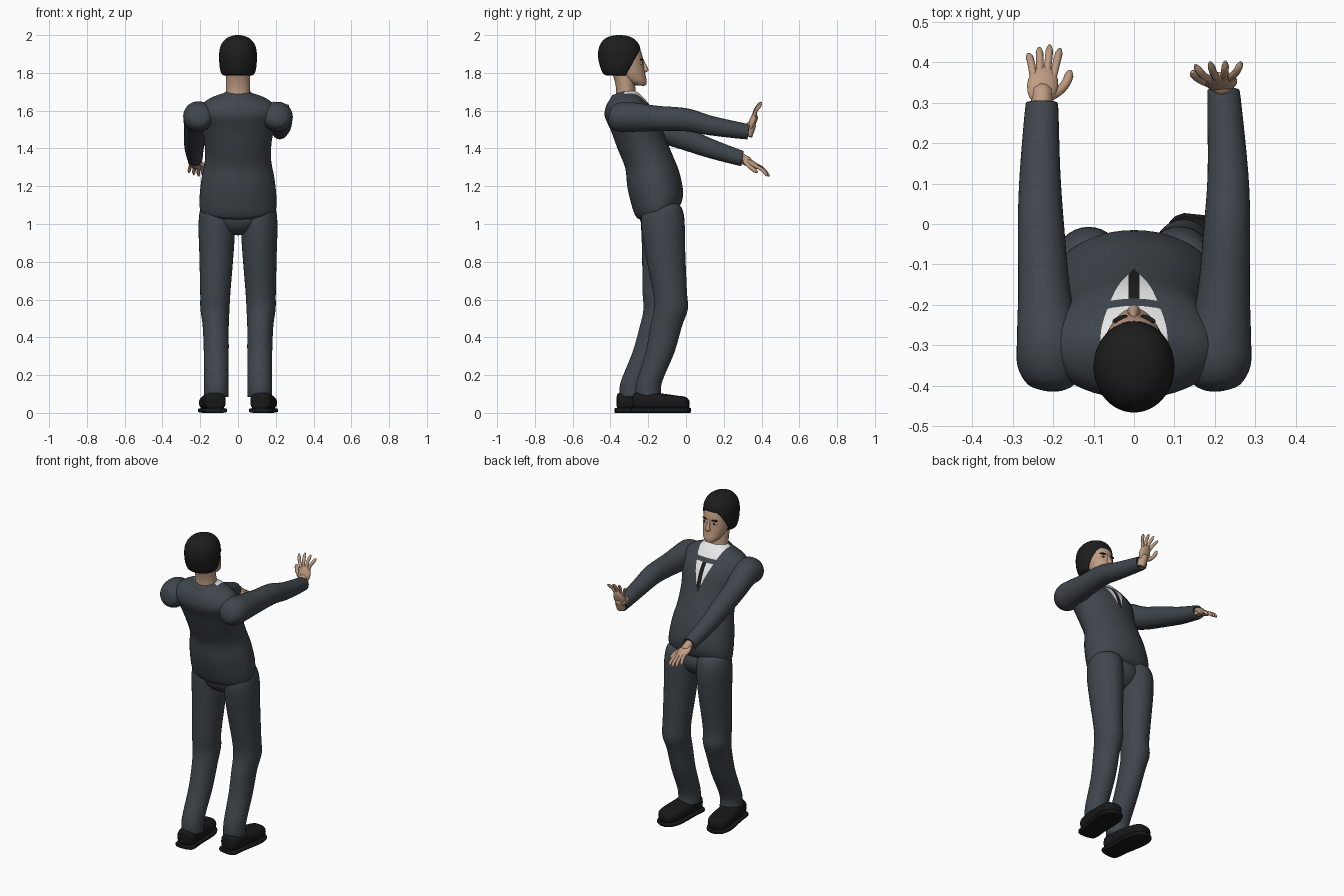
import bpy, bmesh, math
from mathutils import Vector, Matrix

if "Cube" in bpy.data.objects:
    bpy.data.objects.remove(bpy.data.objects["Cube"])


def material(name, colour):
    m = bpy.data.materials.new(name)
    m.use_nodes = True
    m.diffuse_color = (*colour, 1)
    m.node_tree.nodes["Principled BSDF"].inputs["Base Color"].default_value = (*colour, 1)
    return m


SUIT = material("slate suit", (.05, .061, .073))
SKIN = material("skin", (.52, .33, .22))
HAIR = material("black hair", (.012, .012, .012))
SHOE = material("black leather", (.009, .009, .01))
WHITE = material("white shirt", (.8, .8, .8))
LIPS = material("lips", (.36, .19, .14))


def finish(name, bm, *mats):
    bmesh.ops.recalc_face_normals(bm, faces=bm.faces)
    for f in bm.faces:
        f.smooth = True
    me = bpy.data.meshes.new(name)
    bm.to_mesh(me)
    bm.free()
    for m in mats:
        me.materials.append(m)
    ob = bpy.data.objects.new(name, me)
    bpy.context.collection.objects.link(ob)
    return ob


def spline(p, steps):
    """Catmull-Rom interpolation of a list of equal-length tuples."""
    out = []
    for i in range(len(p) - 1):
        a, b, c, d = p[max(i - 1, 0)], p[i], p[i + 1], p[min(i + 2, len(p) - 1)]
        for s in range(steps):
            t = s / steps
            out.append([.5 * (2 * k + (l - j) * t + (2 * j - 5 * k + 4 * l - m) * t * t
                              + (3 * k - j - 3 * l + m) * t ** 3)
                        for j, k, l, m in zip(a, b, c, d)])
    return out + [list(p[-1])]


def loft(rings, v=(0, 1, 0), power=2, n=36, steps=4):
    """Skin rounded rings (cx, cy, cz, x radius, radius along v)."""
    bm = bmesh.new()
    v = Vector(v)
    loops = []
    for cx, cy, cz, ru, rv in spline(rings, steps):
        loop = []
        for i in range(n):
            c, s = math.cos(math.tau * i / n), math.sin(math.tau * i / n)
            c = math.copysign(abs(c) ** (2 / power), c)
            s = math.copysign(abs(s) ** (2 / power), s)
            loop.append(bm.verts.new(Vector((cx + c * ru, cy, cz)) + v * s * rv))
        loops.append(loop)
    for a, b in zip(loops, loops[1:]):
        for i in range(n):
            bm.faces.new((a[i], a[(i + 1) % n], b[(i + 1) % n], b[i]))
    bm.faces.new(loops[0])
    bm.faces.new(loops[-1])
    return bm


def cut(bm, point, normal):
    bmesh.ops.bisect_plane(bm, geom=bm.verts[:] + bm.edges[:] + bm.faces[:],
                           plane_co=point, plane_no=normal)


def blob(name, loc, size, mat, frame=None):
    bm = bmesh.new()
    bmesh.ops.create_uvsphere(bm, u_segments=20, v_segments=12, radius=1)
    m = Matrix.Translation(loc) @ (frame or Matrix()) @ Matrix.Diagonal((*size, 1))
    bmesh.ops.transform(bm, matrix=m, verts=bm.verts)
    return finish(name, bm, mat)


# Jacket, with shirt opening and tie cut into the chest
bm = loft([(0, -.145, 1.05, .165, .09), (0, -.145, 1.07, .198, .117), (0, -.15, 1.13, .204, .135),
           (0, -.173, 1.235, .194, .137), (0, -.198, 1.335, .176, .124),
           (0, -.238, 1.435, .178, .124), (0, -.275, 1.535, .2, .124),
           (0, -.315, 1.605, .21, .115), (0, -.33, 1.655, .16, .092),
           (0, -.333, 1.685, .085, .066), (0, -.333, 1.7, .062, .058)], v=(0, 1, .3), n=48)
APEX, SLOPE, TIE = 1.46, .36, .013
for side in (-1, 1):
    cut(bm, (0, 0, APEX), (side, 0, -SLOPE))
    cut(bm, (side * TIE, 0, 0), (1, 0, 0))
for z in (1.62, 1.642):
    cut(bm, (0, 0, z), (0, 0, 1))
for f in bm.faces:
    c = f.calc_center_median()
    if c.y > -.325 and c.z > APEX and abs(c.x) < SLOPE * (c.z - APEX):
        if c.z > 1.642:
            f.material_index = 1
        elif c.z < 1.62:
            f.material_index = 2 if abs(c.x) < TIE else 1
finish("jacket", bm, SUIT, WHITE, HAIR)
blob("trouser_seat", (0, -.14, 1.04), (.15, .105, .1), SUIT)

# Trouser legs and shoes; the left leg stands a little further forward
for name, s, knee, ankle in (("left", 1, -.08, -.195), ("right", -1, -.135, -.28)):
    mid = (knee + ankle) / 2
    finish(name + "_trouser_leg", loft([
        (s * .1, -.13, 1.12, .06, .06), (s * .108, -.125, 1.09, .088, .1),
        (s * .112, -.122, 1.0, .097, .115), (s * .114, -.11 + (knee + .08) * .3, .85, .091, .106),
        (s * .12, knee - .005, .64, .08, .09), (s * .122, knee, .55, .077, .09),
        (s * .118, knee - .025, .46, .069, .084), (s * .115, mid, .32, .066, .076),
        (s * .115, ankle, .16, .064, .067), (s * .115, ankle - .003, .085, .064, .067)]), SUIT)
    upper = loft([(0, 0, .06, .025, .03), (0, .012, .06, .052, .046), (0, .08, .062, .06, .05),
                  (0, .15, .058, .064, .045), (0, .23, .053, .066, .039),
                  (0, .28, .05, .052, .034), (0, .298, .045, .025, .02)], (0, 0, 1), 2.6)
    sole = loft([(0, -.01, .013, .03, .012), (0, .005, .013, .06, .013), (0, .09, .013, .064, .013),
                 (0, .22, .013, .073, .013), (0, .285, .013, .056, .013),
                 (0, .306, .013, .025, .012)], (0, 0, 1), 4)
    for part, mesh in (("_shoe", upper), ("_sole", sole)):
        ob = finish(name + part, mesh, SHOE)
        ob.location = (s * .118, ankle - .085, 0)
        ob.rotation_euler.z = -s * .1

# Sleeves
for name, s, elbow, wrist, wx in (("left", 1, 1.552, 1.49, .222), ("right", -1, 1.45, 1.35, .228)):
    end = .325 if s > 0 else .295
    finish(name + "_sleeve", loft([
        (s * .2, -.41, 1.57, .025, .025), (s * .205, -.395, 1.57, .058, .055),
        (s * .208, -.35, 1.568, .08, .078), (s * .212, -.28, 1.565, .077, .077),
        (s * .222, -.16, (1.565 + elbow) / 2, .064, .067), (s * .23, 0, elbow, .057, .06),
        (s * .232, .13, (elbow + wrist) / 2, .05, .051),
        (s * wx, end - .01, wrist, .041, .041), (s * wx, end, wrist, .037, .037)],
        (0, .15, 1)), SUIT)


# Hands: across points to the thumb, along to the fingertips, back out of the knuckles
def hand(name, origin, across, along, back, spread):
    frame = Matrix((across, along, back)).transposed().normalized()
    place = Matrix.Translation(origin) @ frame.to_4x4()

    def digit(label, pts, radius):
        cu = bpy.data.curves.new(label, "CURVE")
        cu.dimensions = "3D"
        cu.bevel_depth, cu.bevel_resolution, cu.use_fill_caps = radius, 3, True
        sp = cu.splines.new("POLY")
        path = spline(pts, 4)
        sp.points.add(len(path) - 1)
        for i, (q, pt) in enumerate(zip(path, sp.points)):
            pt.co = (*(place @ Vector(q)), 1)
            pt.radius = (1.1, .8, .45)[max(0, i - len(path) + 3)] if i > len(path) - 3 else 1.1
        cu.materials.append(SKIN)
        bpy.context.collection.objects.link(bpy.data.objects.new(label, cu))

    blob(name + "_palm", place @ Vector((0, .048, 0)), (.039, .056, .018), SKIN, frame.to_4x4())
    digit(name + "_wrist", [(0, -.03, 0), (0, .01, 0), (0, .05, 0)], .024)
    for i, (label, length) in enumerate((("little", .058), ("ring", .075), ("middle", .082), ("index", .072))):
        x = (i - 1.5) * .018
        dx = (i - 1.5) * spread
        digit(name + "_" + label + "_finger",
              [(x * .8, .055, .002), (x, .085, .003), (x + dx * .5, .085 + length * .5, .002),
               (x + dx, .085 + length, -.012)], .0085)
    digit(name + "_thumb", [(.015, .015, -.004), (.042, .038, -.01), (.06, .065, -.014),
                            (.068, .098, -.016)], .0105)


hand("left", (.22, .335, 1.495), Vector((-.97, -.1, -.1)), Vector((-.08, .33, .94)),
     Vector((0, -.94, .33)), .02)
hand("right", (-.228, .3, 1.345), Vector((1, 0, -.15)), Vector((.05, .88, -.48)),
     Vector((.1, .48, .88)), .008)

# Neck and head
finish("neck", loft([(0, -.318, 1.64, .07, .06), (0, -.318, 1.7, .064, .052),
                     (0, -.325, 1.76, .064, .053), (0, -.34, 1.82, .064, .06)]), SKIN)
finish("head", loft([(0, -.235, 1.732, .018, .014), (0, -.245, 1.737, .034, .034),
                     (0, -.268, 1.758, .053, .06), (0, -.29, 1.79, .067, .075),
                     (0, -.31, 1.83, .076, .088), (0, -.325, 1.87, .08, .098),
                     (0, -.335, 1.91, .08, .098), (0, -.345, 1.95, .07, .085),
                     (0, -.35, 1.975, .04, .05)]), SKIN)

# Hair cap, trimmed along the fringe and the temples
bm = loft([(0, -.355, 1.785, .07, .06), (0, -.355, 1.795, .087, .082), (0, -.354, 1.83, .097, .1),
           (0, -.353, 1.88, .1, .112), (0, -.352, 1.925, .097, .111), (0, -.352, 1.96, .083, .097),
           (0, -.353, 1.985, .058, .07), (0, -.353, 1.997, .028, .036), (0, -.353, 2.0, .006, .008)],
          n=48)
TEMPLE, FRINGE = Vector((0, -.257, 1.9)), 1.915
SLANT = Vector((0, 1, -.55))
cut(bm, TEMPLE, SLANT)
cut(bm, (0, 0, FRINGE), (0, 0, 1))
bare = [f for f in bm.faces if f.calc_center_median().z < FRINGE
        and (f.calc_center_median() - TEMPLE).dot(SLANT) > 0]
bmesh.ops.delete(bm, geom=bare, context="FACES")
hair = finish("hair", bm, HAIR)
shell = hair.modifiers.new("thickness", "SOLIDIFY")
shell.thickness = .016

# Face
finish("nose", loft([(0, -.232, 1.872, .006, .006), (0, -.226, 1.85, .009, .012),
                     (0, -.218, 1.825, .013, .017), (0, -.216, 1.812, .016, .016),
                     (0, -.222, 1.803, .009, .009)], n=16), SKIN)
blob("chin", (0, -.228, 1.748), (.026, .02, .017), SKIN)
blob("lips", (0, -.222, 1.782), (.022, .009, .007), LIPS)
for name, s in (("left", 1), ("right", -1)):
    turn = Matrix.Rotation(-s * .4, 4, "Z")
    blob(name + "_eye", (s * .033, -.238, 1.85), (.014, .008, .007), WHITE, turn)
    blob(name + "_iris", (s * .033, -.2325, 1.85), (.006, .004, .006), HAIR, turn)
    blob(name + "_eyebrow", (s * .035, -.234, 1.87), (.02, .007, .0045), HAIR, turn)
